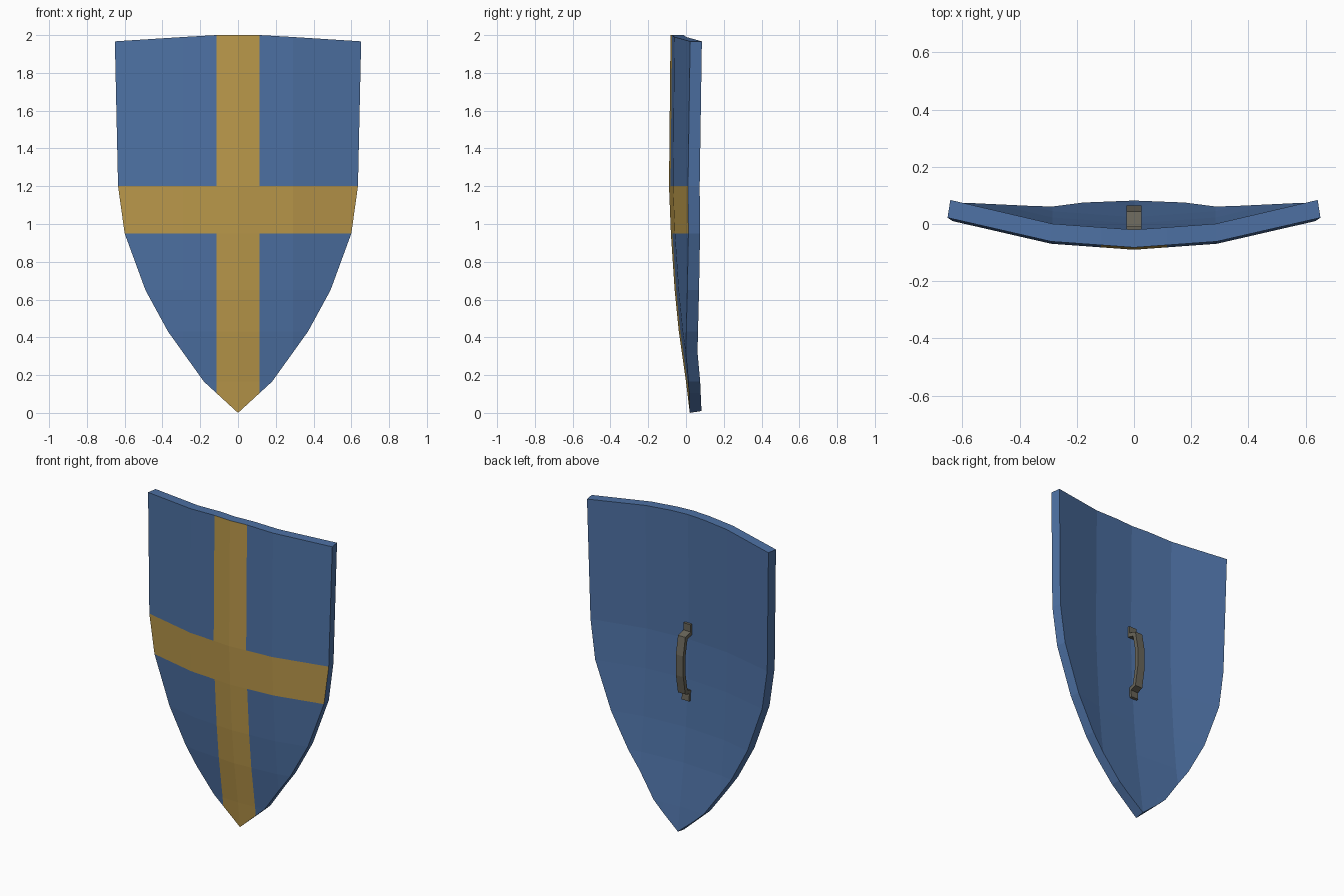
import bpy, bmesh
from mathutils import Vector

if "Cube" in bpy.data.objects:
    bpy.data.objects.remove(bpy.data.objects["Cube"])


def material(name, rgb):
    m = bpy.data.materials.new(name)
    m.diffuse_color = (*rgb, 1)
    m.use_nodes = True
    m.node_tree.nodes["Principled BSDF"].inputs["Base Color"].default_value = m.diffuse_color
    return m


BLUE = material("blue paint", (0.075, 0.165, 0.37))
GOLD = material("gold paint", (0.50, 0.32, 0.07))
GREY = material("grey metal", (0.14, 0.13, 0.10))


def lerp(table, t):
    for (a, u), (b, v) in zip(table, table[1:]):
        if t <= b:
            return u + (v - u) * (t - a) / (b - a)
    return table[-1][1]


def make_object(name, bm, mats):
    bmesh.ops.recalc_face_normals(bm, faces=bm.faces)
    me = bpy.data.meshes.new(name)
    bm.to_mesh(me)
    bm.free()
    for m in mats:
        me.materials.append(m)
    ob = bpy.data.objects.new(name, me)
    bpy.context.collection.objects.link(ob)
    return ob


# Centre-line depth by height, and sideways curve by distance from the middle
CENTRE = [(0, 0.02), (0.165, 0.0), (0.43, -0.038), (0.65, -0.06),
          (0.95, -0.08), (1.2, -0.09), (2.0, -0.082)]
CURVE = [(0, 0), (0.29, 0.021), (0.655, 0.105)]
BAR, LOW, HIGH = 0.115, 0.95, 1.2

# Shield: flat outline, cut along folds and cross edges, then curved and thickened
half = [(0.18, 0.165), (0.37, 0.43), (0.49, 0.65), (0.60, 0.95), (0.635, 1.2),
        (0.652, 1.967), (0.29, 1.99), (0.115, 2.0)]
outline = [(0, 0)] + half + [(-x, z) for x, z in reversed(half)]
bm = bmesh.new()
bm.faces.new([bm.verts.new((x, 0, z)) for x, z in outline])
cuts = [((x, 0, 0), (1, 0, 0)) for x in (-0.29, -BAR, 0, BAR, 0.29)]
cuts += [((0, 0, z), (0, 0, 1)) for z in (0.165, 0.43, 0.65, LOW, HIGH)]
for co, no in cuts:
    bmesh.ops.bisect_plane(bm, geom=bm.verts[:] + bm.edges[:] + bm.faces[:],
                           dist=1e-5, plane_co=co, plane_no=no)
for v in bm.verts:
    v.co.y = lerp(CENTRE, v.co.z) + lerp(CURVE, abs(v.co.x))
ext = bmesh.ops.extrude_face_region(bm, geom=bm.faces[:], use_keep_orig=True)
for v in ext["geom"]:
    if isinstance(v, bmesh.types.BMVert):
        v.co.y += 0.062
        v.co.x *= 0.985
        if v.co.z < 0.01:
            v.co.z = 0.01
bmesh.ops.recalc_face_normals(bm, faces=bm.faces)
# Gold cross on the front faces only
for f in bm.faces:
    c = f.calc_center_median()
    cross = abs(c.x) < BAR or LOW < c.z < HIGH
    f.material_index = int(f.normal.y < -0.75 and cross)
make_object("shield_board", bm, [BLUE, GOLD])

# Handle: flat strap bent along a path, with a foot at each end
path = [(-0.022, 1.305), (-0.022, 1.25), (0.033, 1.235), (0.053, 1.13),
        (0.053, 1.0), (0.033, 0.89), (-0.010, 0.875), (-0.005, 0.82)]
pts = [Vector(p) for p in path]
bm = bmesh.new()
rings = []
for i, p in enumerate(pts):
    dirs = []
    if i > 0:
        dirs.append((p - pts[i - 1]).normalized())
    if i < len(pts) - 1:
        dirs.append((pts[i + 1] - p).normalized())
    t = sum(dirs, Vector((0, 0))).normalized()
    n = Vector((-t.y, t.x)) * 0.0125 / max(0.6, t.dot(dirs[0]))
    rings.append([bm.verts.new((sx * 0.026, p.x + s * n.x, p.y + s * n.y))
                  for sx, s in ((-1, -1), (1, -1), (1, 1), (-1, 1))])
for a, b in zip(rings, rings[1:]):
    for k in range(4):
        bm.faces.new((a[k], a[(k + 1) % 4], b[(k + 1) % 4], b[k]))
bm.faces.new(rings[0])
bm.faces.new(rings[-1])
make_object("handle", bm, [GREY])
